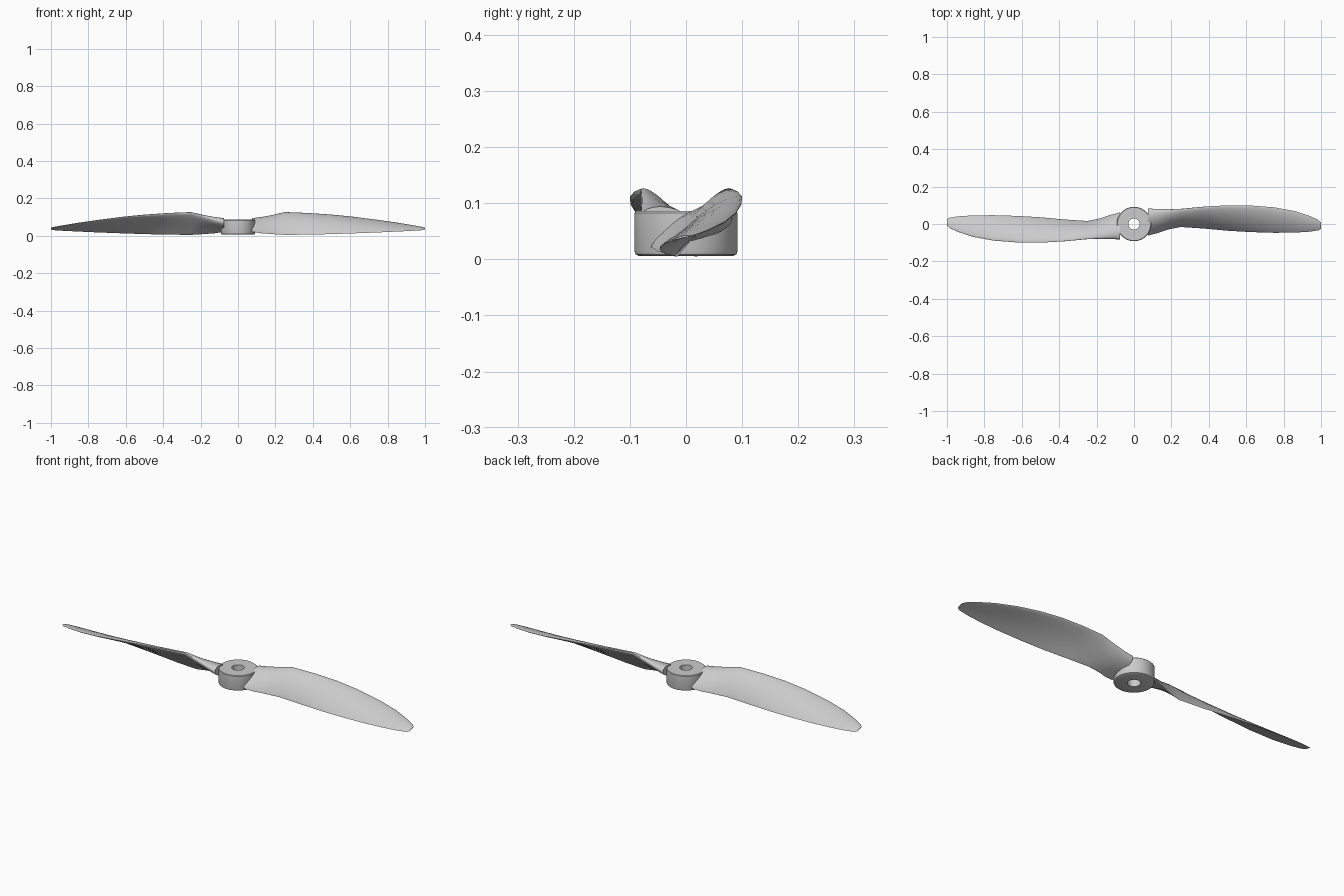
import bpy, bmesh, math
from mathutils import Vector, Matrix

cube = bpy.data.objects.get("Cube")
if cube:
    bpy.data.objects.remove(cube)

grey = bpy.data.materials.new("light_grey")
grey.use_nodes = True
grey.diffuse_color = (0.6, 0.6, 0.6, 1)
grey.node_tree.nodes["Principled BSDF"].inputs["Base Color"].default_value = (0.6, 0.6, 0.6, 1)


def finish(bm, name, angle):
    bmesh.ops.recalc_face_normals(bm, faces=bm.faces)
    mesh = bpy.data.meshes.new(name)
    bm.to_mesh(mesh)
    bm.free()
    mesh.materials.append(grey)
    obj = bpy.data.objects.new(name, mesh)
    bpy.context.collection.objects.link(obj)
    bpy.ops.object.select_all(action="DESELECT")
    obj.select_set(True)
    bpy.context.view_layer.objects.active = obj
    bpy.ops.object.shade_smooth_by_angle(angle=math.radians(angle))
    return obj


# Hub: lathed ring with a softened rim and a shaft hole
def build_hub():
    profile = [(0.03, 0.006), (0.084, 0.006), (0.09, 0.009), (0.092, 0.015),
               (0.092, 0.083), (0.089, 0.086), (0.03, 0.086)]
    sides = 64
    bm = bmesh.new()
    rings = []
    for i in range(sides):
        a = math.tau * i / sides
        rings.append([bm.verts.new((r * math.cos(a), r * math.sin(a), z)) for r, z in profile])
    for i in range(sides):
        a, b = rings[i], rings[(i + 1) % sides]
        for j in range(len(profile)):
            k = (j + 1) % len(profile)
            bm.faces.new((a[j], b[j], b[k], a[k]))
    finish(bm, "hub", 35)


# Blade stations: x, low edge y and z, high edge y and z, thickness / chord
STATIONS = [
    (0.075, -0.062, 0.022, 0.082, 0.078, 0.28),
    (0.12, -0.05, 0.014, 0.079, 0.09, 0.26),
    (0.18, -0.03, 0.009, 0.078, 0.107, 0.2),
    (0.25, -0.016, 0.005, 0.08, 0.126, 0.13),
    (0.37, -0.024, 0.006, 0.092, 0.121, 0.11),
    (0.5, -0.036, 0.009, 0.1, 0.112, 0.1),
    (0.62, -0.043, 0.013, 0.099, 0.1, 0.09),
    (0.75, -0.047, 0.018, 0.089, 0.083, 0.085),
    (0.86, -0.046, 0.023, 0.069, 0.067, 0.08),
    (0.94, -0.041, 0.027, 0.043, 0.054, 0.08),
    (0.985, -0.034, 0.03, 0.022, 0.046, 0.08),
    (1.0, -0.026, 0.033, 0.008, 0.042, 0.08),
]
CAMBER = 0.05


# Closed cambered section with a rounded nose on the high edge
def section(station, count=28):
    x, y0, z0, y1, z1, thick = station
    low, high = Vector((x, y0, z0)), Vector((x, y1, z1))
    chord = low - high
    normal = Vector((0, high.z - low.z, -(high.y - low.y))).normalized() * -chord.length
    points = []
    for i in range(count):
        a = math.tau * i / count
        u = (1 + math.cos(a)) / 2
        half = thick * 1.3 * math.sqrt(u) * (1 - u) + thick * 0.12 * abs(math.sin(a))
        side = 1 if math.sin(a) >= 0 else -1
        points.append(high + chord * u + normal * (4 * CAMBER * u * (1 - u) + side * half))
    return points


# Lofted blade, turned about the hub axis
def build_blade(name, turn):
    bm = bmesh.new()
    loops = [[bm.verts.new(p) for p in section(s)] for s in STATIONS]
    for a, b in zip(loops, loops[1:]):
        for j in range(len(a)):
            k = (j + 1) % len(a)
            bm.faces.new((a[j], a[k], b[k], b[j]))
    bm.faces.new(loops[0])
    bm.faces.new(loops[-1])
    bmesh.ops.transform(bm, matrix=Matrix.Rotation(turn, 4, "Z"), verts=bm.verts)
    finish(bm, name, 45)


build_hub()
build_blade("left_blade", 0)
build_blade("right_blade", math.pi)
